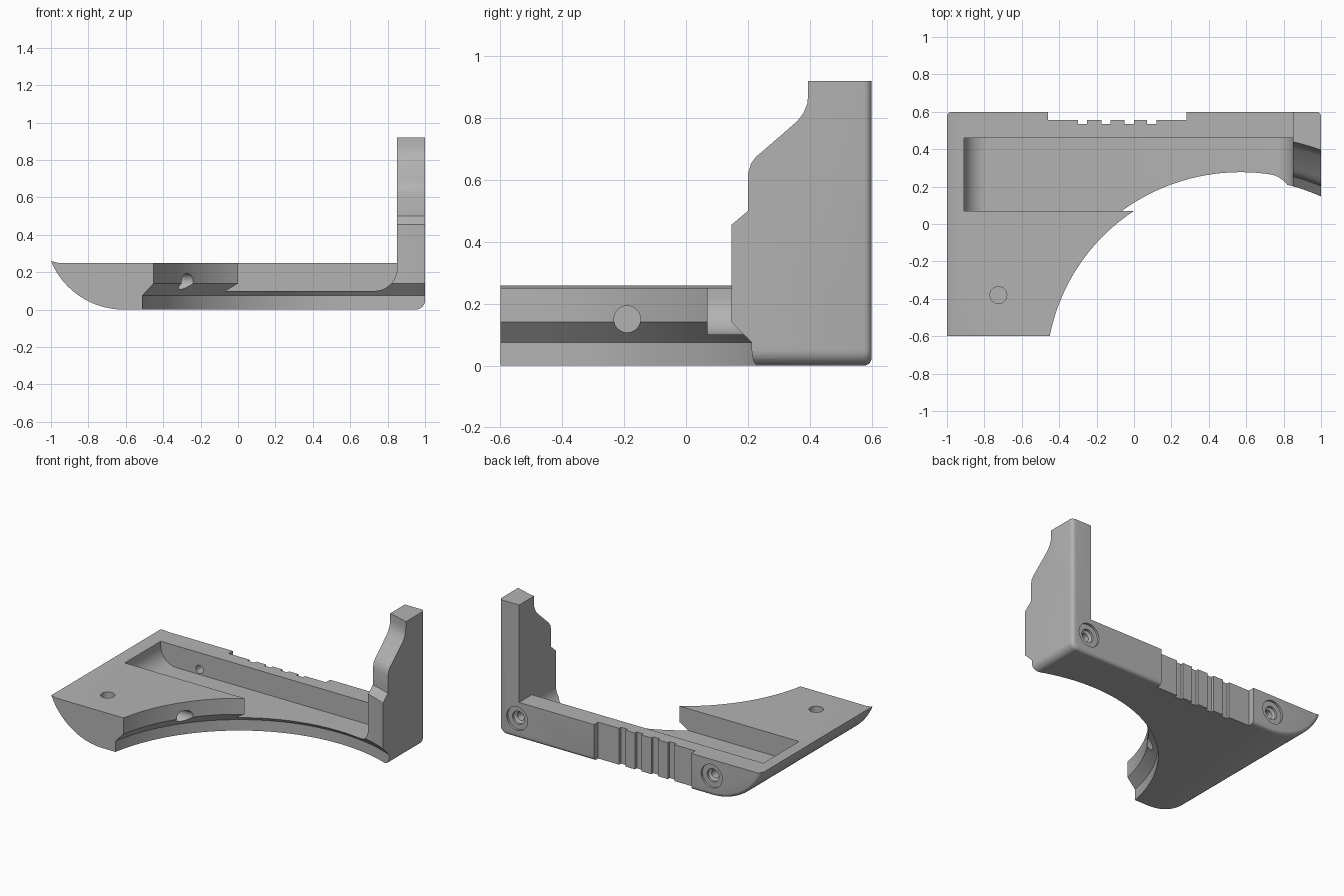
import bpy, bmesh, math
from mathutils import Vector

cube = bpy.data.objects.get("Cube")
if cube:
    bpy.data.objects.remove(cube, do_unlink=True)

grey = bpy.data.materials.new("plain_grey")
grey.use_nodes = True
colour = (0.45, 0.45, 0.45, 1)
grey.diffuse_color = colour
grey.node_tree.nodes["Principled BSDF"].inputs["Base Color"].default_value = colour


def finish(bm, name):
    bmesh.ops.recalc_face_normals(bm, faces=bm.faces)
    mesh = bpy.data.meshes.new(name)
    bm.to_mesh(mesh)
    bm.free()
    mesh.materials.append(grey)
    ob = bpy.data.objects.new(name, mesh)
    bpy.context.collection.objects.link(ob)
    return ob


def arc(cx, cz, r, a0, a1, n=16):
    angles = [math.radians(a0 + (a1 - a0) * i / n) for i in range(n + 1)]
    return [(cx + r * math.cos(a), cz + r * math.sin(a)) for a in angles]


def prism(points, lo, hi, axis="y"):
    """Extrude a 2D outline along y (outline in x, z) or z (outline in x, y)."""
    bm = bmesh.new()
    place = (lambda p, t: (p[0], t, p[1])) if axis == "y" else (lambda p, t: (p[0], p[1], t))
    face = bm.faces.new([bm.verts.new(place(p, lo)) for p in points])
    new = bmesh.ops.extrude_face_region(bm, geom=[face])["geom"]
    move = Vector(place((0, 0), hi - lo))
    bmesh.ops.translate(bm, vec=move, verts=[v for v in new if isinstance(v, bmesh.types.BMVert)])
    return bm


def lathe(profile, origin, axis, steps):
    """Solid of revolution from (radius, distance along axis) pairs."""
    turn = Vector((0, 0, 1)).rotation_difference(Vector(axis)).to_matrix()
    bm = bmesh.new()
    rings = []
    for r, h in profile:
        ring = []
        for i in range(steps):
            a = math.tau * i / steps
            p = turn @ Vector((r * math.cos(a), r * math.sin(a), h))
            ring.append(bm.verts.new(p + Vector(origin)))
        rings.append(ring)
    for a, b in zip(rings, rings[1:]):
        for i in range(steps):
            j = (i + 1) % steps
            bm.faces.new((a[i], a[j], b[j], b[i]))
    bm.faces.new(rings[0])
    bm.faces.new(rings[-1])
    return bm


# Body: L-shaped front outline with a curved left keel
outline = [(-0.96, 0.25), (0.85, 0.25), (0.85, 0.92), (1, 0.92)]
outline += arc(0.95, 0.05, 0.05, 0, -90, 8)
outline += arc(-0.612, 0.42, 0.42, -90, -157.5, 24)
bm = prism(outline, -0.6, 0.6)

# Round the outer back rim
rim = []
for e in bm.edges:
    a, b = (v.co for v in e.verts)
    inner = all(c.z > 0.24 and c.x < 0.999 for c in (a, b))
    level_top = abs(a.z - b.z) < 1e-5 and a.z > 0.2
    if min(a.y, b.y) > 0.59 and not level_top and not (inner and max(a.x, b.x) > -0.97) \
            and not (abs(a.x - 0.85) < 0.01 and abs(b.x - 0.85) < 0.01) \
            and not (min(a.x, b.x) < -0.99 and max(a.x, b.x) > -0.97):
        rim.append(e)
bmesh.ops.bevel(bm, geom=rim, offset=0.025, offset_type="OFFSET", segments=5,
                profile=0.5, affect="EDGES", clamp_overlap=True)
body = finish(bm, "bracket_body")

cutters = []

# Large round front cutout with stepped undercut and shaped upright edge
sweep = [(1.10, -0.1), (1.10, 0.075), (1.04, 0.14), (1.04, 0.455), (1.089, 0.5),
         (1.089, 0.62), (1.098, 0.653), (1.113, 0.675), (1.135, 0.695),
         (1.237, 0.79), (1.255, 0.815), (1.267, 0.845), (1.27, 0.875), (1.27, 1.1)]
cutters.append(finish(lathe(sweep, (0.57, -0.8, 0), (0, 0, 1), 256), "front_cutter"))

# Long tray with filleted ends
tray = [(0.85, 0.4), (-0.91, 0.4)]
tray += arc(-0.79, 0.22, 0.12, 180, 270, 12) + arc(0.73, 0.22, 0.12, 270, 360, 12)
cutters.append(finish(prism(tray, 0.07, 0.46), "tray_cutter"))

# Back grip recess with four notches
grip = [(-0.46, 0.7), (-0.46, 0.555)]
for x in (-0.3, -0.175, -0.05, 0.07):
    grip += [(x, 0.555), (x, 0.535), (x + 0.05, 0.535), (x + 0.05, 0.555)]
grip += [(0.28, 0.555), (0.28, 0.7)]
cutters.append(finish(prism(grip, -0.1, 0.4, "z"), "grip_cutter"))

# Stepped screw holes in the back
screw = [(0.08, -0.1), (0.08, 0.015), (0.045, 0.015), (0.045, 0.03), (0.028, 0.04), (0.028, 0.15)]
for x in (-0.615, 0.865):
    cutters.append(finish(lathe(screw, (x, 0.6, 0.135), (0, -1, 0), 32), "screw_cutter"))

# Blind holes: one down into the plate, one into the curved wall
cutters.append(finish(lathe([(0.045, -0.1), (0.045, 0.15)], (-0.725, -0.38, 0.25),
                            (0, 0, -1), 32), "plate_hole_cutter"))
cutters.append(finish(lathe([(0.043, -0.1), (0.043, 0.2)], (-0.27, -0.19, 0.15),
                            (-1, 0, 0), 32), "wall_hole_cutter"))

# Cut everything out of the body
bpy.ops.object.select_all(action="DESELECT")
bpy.context.view_layer.objects.active = body
body.select_set(True)
for c in cutters:
    c.hide_render = True
    mod = body.modifiers.new(c.name, "BOOLEAN")
    mod.operation = "DIFFERENCE"
    mod.solver = "EXACT"
    mod.object = c
    bpy.ops.object.modifier_apply(modifier=mod.name)
for c in cutters:
    bpy.data.objects.remove(c, do_unlink=True)
bpy.ops.object.shade_smooth_by_angle(angle=math.radians(25))
